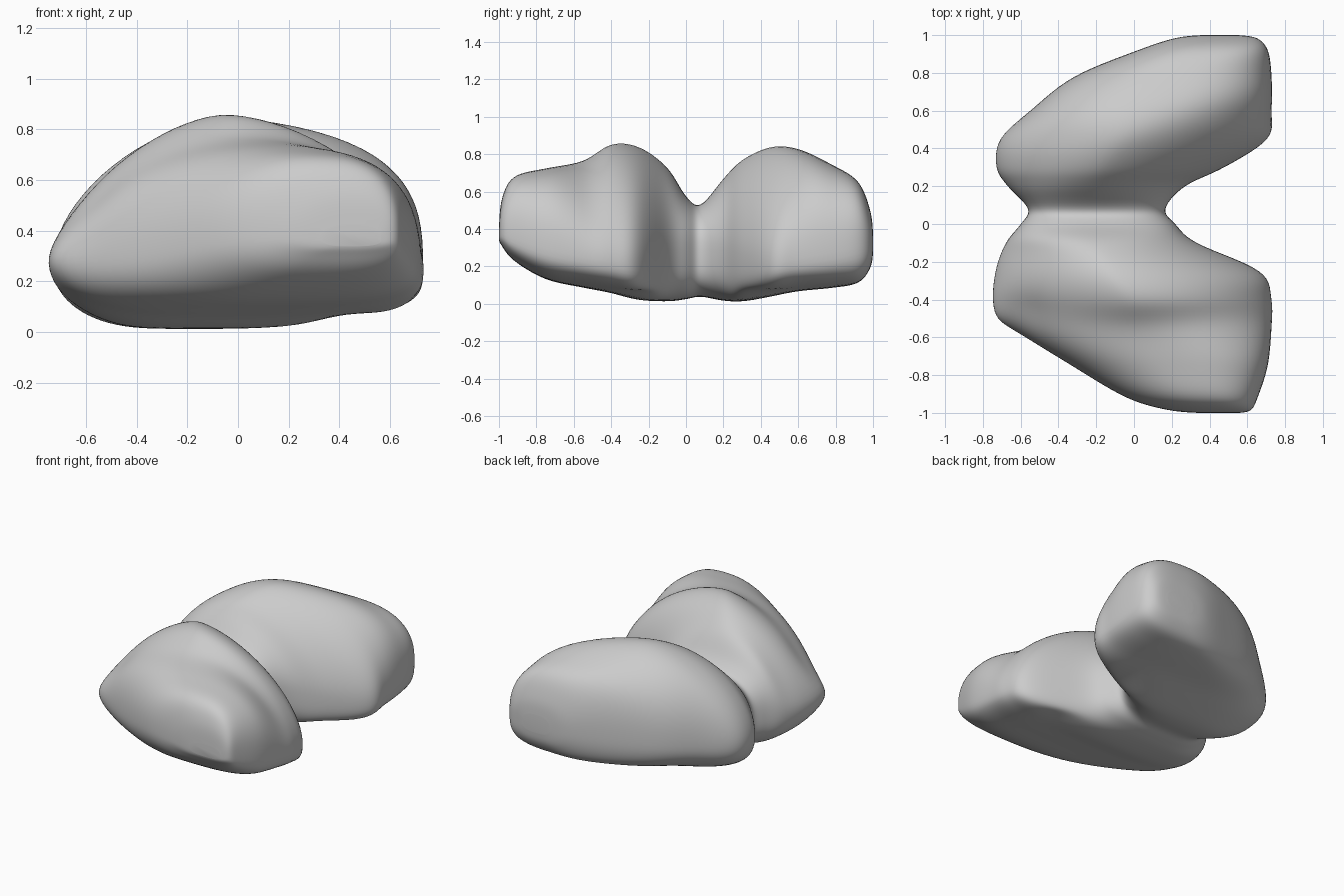
import bpy, bmesh, math

if "Cube" in bpy.data.objects:
    bpy.data.objects.remove(bpy.data.objects["Cube"])

# Cross-sections along y: y, left x, right x, bottom z, top z, peak x, left-tip z, right-tip z
SECTIONS = [
    (-1.0, .34, .56, .34, .41, .45, .37, .37),
    (-.985, .18, .62, .31, .56, .42, .38, .38),
    (-.92, -.04, .655, .23, .68, .34, .38, .36),
    (-.75, -.33, .71, .13, .725, .20, .32, .31),
    (-.55, -.64, .73, .085, .765, .03, .29, .27),
    (-.40, -.735, .73, .055, .855, -.02, .29, .25),
    (-.25, -.735, .67, .015, .84, -.12, .28, .24),
    (-.10, -.68, .33, .005, .73, -.20, .28, .28),
    (0.0, -.60, .22, .02, .575, -.20, .27, .28),
    (.08, -.56, .165, .035, .53, -.20, .27, .28),
    (.20, -.67, .27, .01, .67, -.22, .28, .28),
    (.30, -.73, .48, .005, .77, -.16, .28, .26),
    (.45, -.71, .71, .035, .84, -.06, .28, .24),
    (.60, -.55, .73, .065, .83, .03, .29, .26),
    (.78, -.32, .73, .083, .745, .20, .31, .29),
    (.92, .02, .71, .11, .655, .35, .33, .33),
    (.985, .22, .65, .19, .50, .42, .33, .33),
    (1.0, .36, .55, .27, .38, .45, .32, .32),
]
AROUND, STEPS = 80, 7


def spline(a, b, c, d, t):
    return [.5 * (2*q + (r-p)*t + (2*p-5*q+4*r-s)*t*t + (3*q-p-3*r+s)*t**3)
            for p, q, r, s in zip(a, b, c, d)]


def power(v, n):
    return abs(v) ** (2 / n)


def blend(v, lo, hi):
    t = min(max((v - lo) / (hi - lo), 0), 1)
    return t * t * (3 - 2 * t)


def ring(sec):
    """Lopsided rounded section: each quarter has its own radius and squareness."""
    y, xl, xr, zb, zt, xt, zl, zr = sec
    xb = xl + .42 * (xr - xl)
    ends = blend(abs(y), .42, .75)
    waist = math.exp(-((y - .05) / .12) ** 2)
    left_n = 1.5 + (.2 if y > 0 else 0) * (1 - waist) + .65 * ends + 1.2 * waist
    right_n = 1.68 + .9 * ends + .9 * waist
    pts = []
    for i in range(AROUND):
        a = 2 * math.pi * (i + .5) / AROUND
        c, s = math.cos(a), math.sin(a)
        if s > 0:
            n = right_n if c > 0 else left_n
        else:
            n = 3.5 if c > 0 else 2.5
        cx = xt if s > 0 else xb
        side, cz = (xr, zr) if c > 0 else (xl, zl)
        end = zt if s > 0 else zb
        x = cx + power(c, n) * (side - cx)
        z = cz + power(s, n) * (end - cz)
        # raised underside beneath the right-hand ends, blended in softly
        lift = .07 * blend(x, .15, .45) - z
        pts.append((x, y, z + .5 * (lift + math.hypot(lift, .02)) * blend(.2 - z, 0, .1)))
    return pts


# Two stone-like lobes joined by a waist, lofted as one skin
bm = bmesh.new()
rings = []
last = len(SECTIONS) - 1
for k in range(last):
    quad = [SECTIONS[min(max(k + j, 0), last)] for j in (-1, 0, 1, 2)]
    for i in range(STEPS):
        rings.append([bm.verts.new(p) for p in ring(spline(*quad, i / STEPS))])
rings.append([bm.verts.new(p) for p in ring(SECTIONS[-1])])
for r0, r1 in zip(rings, rings[1:]):
    for i in range(AROUND):
        j = (i + 1) % AROUND
        bm.faces.new((r0[i], r0[j], r1[j], r1[i]))
bm.faces.new(rings[0])
bm.faces.new(rings[-1])

# Small knob low on the front lobe's left end, with a shallow dip above it
for v in bm.verts:
    d = math.dist(v.co, (-.70, -.46, .29)) / .10
    v.co.x -= .025 * math.exp(-d * d)
    v.co.y -= .025 * math.exp(-d * d)
    e = math.dist(v.co, (-.55, -.45, .52)) / .12
    v.co.x += .025 * math.exp(-e * e)

bmesh.ops.recalc_face_normals(bm, faces=bm.faces)
mesh = bpy.data.meshes.new("two_lobed_rock")
bm.to_mesh(mesh)
bm.free()
rock = bpy.data.objects.new("two_lobed_rock", mesh)
bpy.context.collection.objects.link(rock)
for p in mesh.polygons:
    p.use_smooth = True

# Gentle weathering of the surface
smooth = rock.modifiers.new("weathering", 'SMOOTH')
smooth.factor = .5
smooth.iterations = 10
